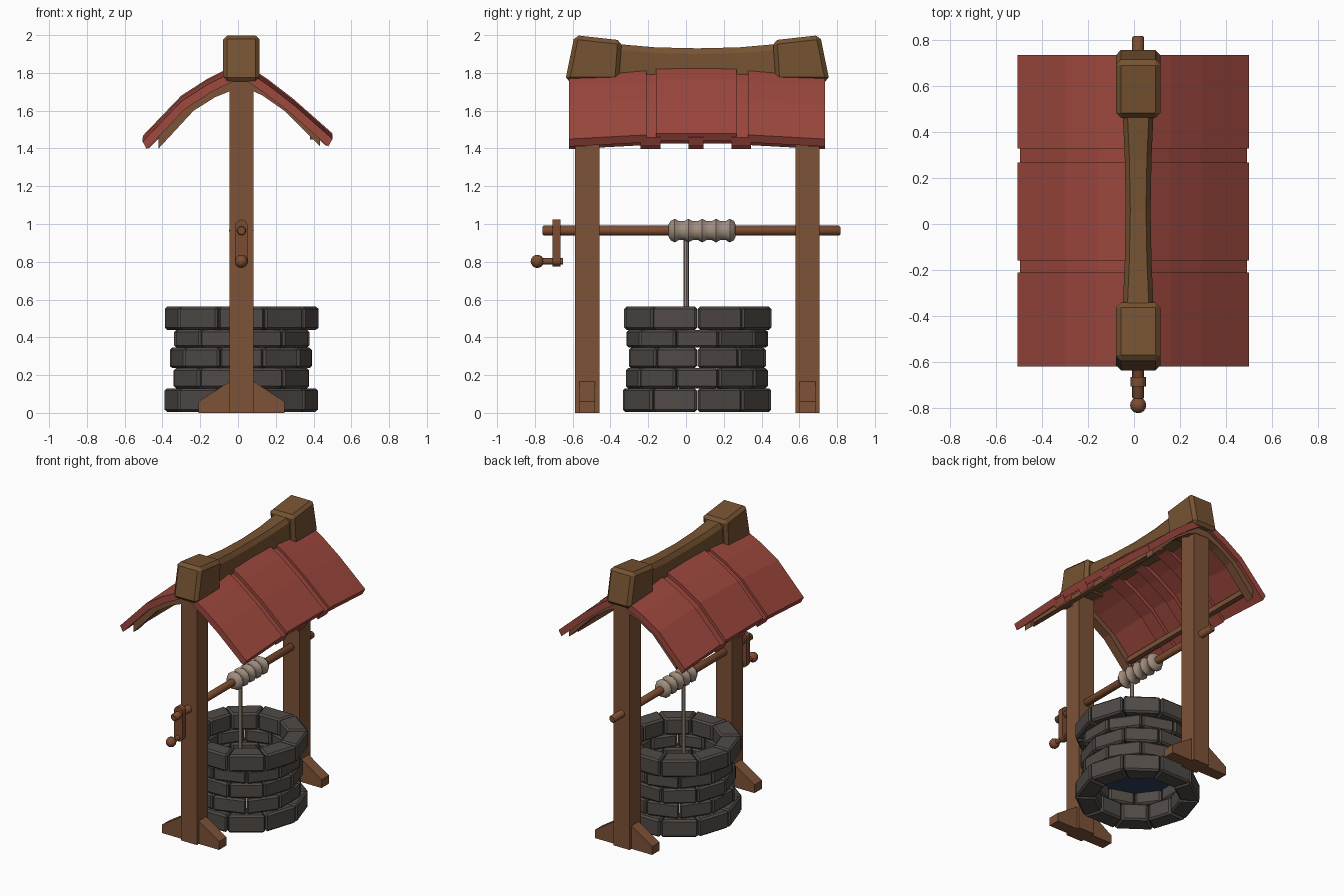
import bpy, bmesh, math, random
from math import sin, cos, pi, radians

if "Cube" in bpy.data.objects:
    bpy.data.objects.remove(bpy.data.objects["Cube"])

random.seed(4)
CX, CY = 0.018, 0.06          # centre of posts, well and ridge


def material(name, r, g, b):
    lin = lambda c: ((c / 255 + 0.055) / 1.055) ** 2.4 if c > 10 else c / 3294
    m = bpy.data.materials.new(name)
    m.diffuse_color = (lin(r), lin(g), lin(b), 1)
    m.use_nodes = True
    m.node_tree.nodes["Principled BSDF"].inputs["Base Color"].default_value = m.diffuse_color
    return m


WOOD = material("post brown", 125, 82, 55)
RIDGE = material("ridge brown", 118, 83, 50)
AXLE = material("axle brown", 125, 76, 48)
ROOF = material("roof red", 158, 72, 62)
STONE = material("dark stone", 80, 74, 70)
ROPE = material("rope beige", 160, 142, 126)
WATER = material("water blue", 48, 64, 90)


def finish(name, bm, mat, bevel=0, smooth=False):
    bmesh.ops.recalc_face_normals(bm, faces=bm.faces)
    if bevel:
        bmesh.ops.bevel(bm, geom=bm.edges[:], offset=bevel, segments=1, affect='EDGES')
    me = bpy.data.meshes.new(name)
    bm.to_mesh(me)
    bm.free()
    me.materials.append(mat)
    ob = bpy.data.objects.new(name, me)
    bpy.context.collection.objects.link(ob)
    if smooth:
        bpy.ops.object.select_all(action='DESELECT')
        ob.select_set(True)
        bpy.context.view_layer.objects.active = ob
        bpy.ops.object.shade_smooth_by_angle(angle=radians(40))
    return ob


def add_loft(bm, rings):
    """Skin a list of equal-length point rings and close both ends."""
    vs = [[bm.verts.new(p) for p in ring] for ring in rings]
    n = len(vs[0])
    for a, b in zip(vs, vs[1:]):
        for i in range(n):
            bm.faces.new((a[i], a[(i + 1) % n], b[(i + 1) % n], b[i]))
    bm.faces.new(vs[0])
    bm.faces.new(vs[-1][::-1])


def loft(name, rings, mat, bevel=0, smooth=False):
    bm = bmesh.new()
    add_loft(bm, rings)
    return finish(name, bm, mat, bevel, smooth)


def prism_y(name, pts, y0, y1, mat, dz0=0, dz1=0, bevel=0):
    return loft(name, [[(x, y0, z + dz0) for x, z in pts],
                       [(x, y1, z + dz1) for x, z in pts]], mat, bevel)


def lathe_y(name, prof, z, mat, n=12, smooth=True):
    return loft(name, [[(CX + r * cos(2 * pi * i / n), y, z + r * sin(2 * pi * i / n))
                        for i in range(n)] for y, r in prof], mat, 0, smooth)


# Stone well: five courses of ten wedge blocks, joints staggered
courses = [(0.005, 0.13, 0.412, 0.275), (0.13, 0.237, 0.38, 0.285), (0.237, 0.345, 0.38, 0.28),
           (0.345, 0.44, 0.375, 0.285), (0.44, 0.562, 0.412, 0.275)]
for k, (z0, z1, ro, ri) in enumerate(courses):
    bm = bmesh.new()
    step = 2 * pi / 10
    for i in range(10):
        a0 = (i + 0.5 * (k % 2)) * step + 0.006
        a1 = a0 + step - 0.012
        out = ro + random.uniform(-0.006, 0.004)
        quad = [(r * cos(a), r * sin(a)) for r, a in
                ((ri, a0), (out, a0), (out, a1), (ri, a1))]
        add_loft(bm, [[(CX + x, CY + y, z) for x, y in quad] for z in (z0, z1)])
    finish(f"stone_course_{k + 1}", bm, STONE, 0.012)

# Water disc inside the well
loft("water", [[(CX + 0.3 * cos(i * pi / 10), CY + 0.3 * sin(i * pi / 10), z)
                for i in range(20)] for z in (0.215, 0.225)], WATER)

# Posts, feet and rafters, front and back
foot = [(-0.21, 0), (-0.21, 0.06), (-0.045, 0.165), (0.085, 0.165), (0.245, 0.06), (0.245, 0)]
rafter = [(-0.42, 1.40), (-0.235, 1.60), (-0.12, 1.672), (-0.03, 1.708), (0.07, 1.708),
          (0.13, 1.68), (0.245, 1.60), (0.435, 1.41), (0.435, 1.475), (0.285, 1.615),
          (0.15, 1.72), (0.02, 1.80), (-0.15, 1.73), (-0.28, 1.64), (-0.42, 1.485)]
for label, s in (("front", -1), ("back", 1)):
    yc = CY + s * 0.583
    prism_y(label + "_post", [(-0.045, 0), (0.083, 0), (0.083, 1.77), (-0.045, 1.77)],
            yc - 0.064, yc + 0.064, WOOD)
    prism_y(label + "_foot", foot, yc - 0.042, yc + 0.042, WOOD)
    prism_y(label + "_rafter", rafter, CY + s * 0.586, CY + s * 0.65, WOOD)
    # Raised cap block on each ridge end, leaning outward at the bottom
    cap = [(0.70, 1.755), (0.65, 2.0), (0.40, 1.972), (0.415, 1.755)]
    loft(label + "_ridge_cap", [[(CX + sx * 0.097, CY + s * y, z) for y, z in cap]
                                for sx in (-1, 1)], RIDGE, 0.022)

# Ridge beam, sagging and narrower in the middle
rings = []
for t, w, top in ((-0.45, 0.068, 1.955), (-0.22, 0.058, 1.935), (0, 0.054, 1.93),
                  (0.22, 0.058, 1.935), (0.45, 0.068, 1.955)):
    sec = [(-w, 1.765), (w, 1.765), (w, top - 0.03), (w - 0.02, top), (0.02 - w, top), (-w, top - 0.03)]
    rings.append([(CX + x, CY + t, z) for x, z in sec])
loft("ridge_beam", rings, RIDGE)

# Roof: three curved boards per side with battens under the joints
slopes = {"left": (1, [(0.02, 1.85), (-0.16, 1.762), (-0.30, 1.672), (-0.505, 1.458)]),
          "right": (-1, [(0.02, 1.85), (0.16, 1.757), (0.295, 1.653), (0.50, 1.472)])}
boards = [(-0.62, -0.21, -0.022, 0), (-0.158, 0.268, 0.008, 0.008), (0.328, 0.735, 0, -0.022)]
for side, (d, top) in slopes.items():
    def slab(a, b):
        return ([(x + d * a[0], z - a[1]) for x, z in top] +
                [(x + d * b[0], z - b[1]) for x, z in reversed(top)])
    for i, (y0, y1, dz0, dz1) in enumerate(boards):
        prism_y(f"roof_board_{side}_{i + 1}", slab((0, 0), (0.022, 0.04)), y0, y1, ROOF, dz0, dz1)
    for i, (y0, y1) in enumerate(((-0.24, -0.135), (0.012, 0.092), (0.24, 0.345))):
        prism_y(f"roof_batten_{side}_{i + 1}", slab((0.009, 0.014), (0.032, 0.06)), y0, y1, ROOF)
    # Purlin running along the inside of the eave
    x, z = -d * 0.40, 1.465
    prism_y(f"purlin_{side}", [(x - 0.018, z - 0.018), (x + 0.018, z - 0.018),
                               (x + 0.018, z + 0.018), (x - 0.018, z + 0.018)],
            -0.56, 0.68, WOOD)

# Axle, crank and knob
AZ = 0.965
lathe_y("axle", [(-0.76, 0.02), (-0.753, 0.026), (0.81, 0.026), (0.817, 0.02)], AZ, AXLE)
arm = [(CX + 0.034 * cos(a), zc + 0.034 * sin(a))
       for zc, start in ((0.99, 0), (0.808, pi)) for a in [start + pi * j / 6 for j in range(7)]]
prism_y("crank_arm", arm, -0.706, -0.664, AXLE)
lathe_y("crank_handle", [(-0.78, 0.017), (-0.652, 0.017)], 0.802, AXLE)
lathe_y("crank_knob", [(-0.787 - 0.035 * cos(a), 0.035 * sin(a))
                       for a in [0.05 + (pi - 0.1) * j / 8 for j in range(9)]], 0.802, AXLE)

# Rope coil with five ridges, and the hanging rope
coil = [(-0.092, 0.035)]
for i in range(5):
    y = -0.06 + i * 0.073
    coil += [(y - 0.022, 0.053), (y, 0.066), (y + 0.022, 0.053)]
coil.append((0.262, 0.035))
lathe_y("rope_coil", coil, AZ, ROPE, 10)
loft("hanging_rope", [[(CX + 0.014 * cos(i * pi / 4), 0.002 + 0.014 * sin(i * pi / 4), z)
                       for i in range(8)] for z in (0.2, 0.95)], ROPE, 0, True)
